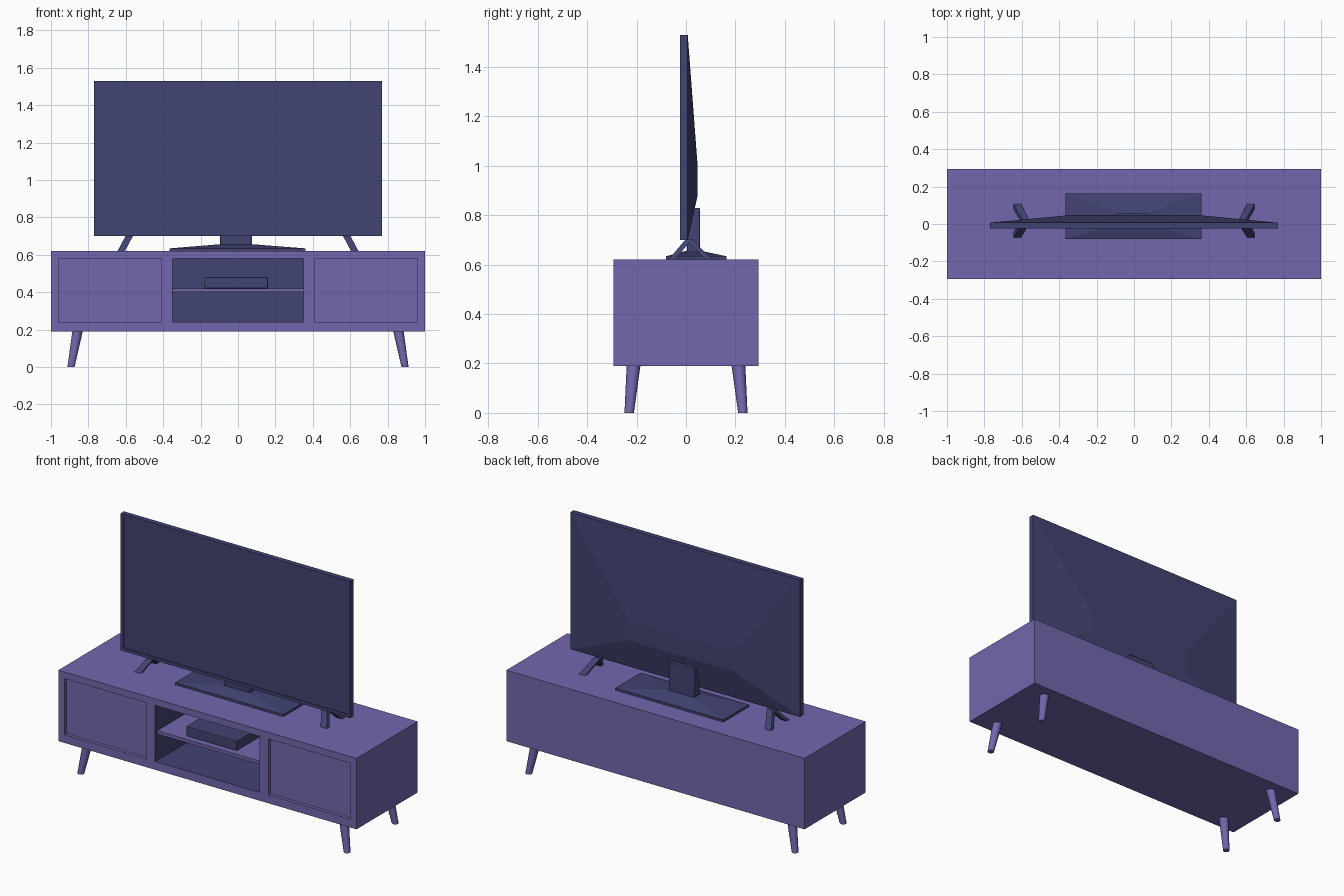
import bpy, bmesh
from mathutils import Vector

if "Cube" in bpy.data.objects:
    bpy.data.objects.remove(bpy.data.objects["Cube"])

def material(name, rgb):
    m = bpy.data.materials.new(name)
    m.diffuse_color = (*rgb, 1)
    m.use_nodes = True
    m.node_tree.nodes["Principled BSDF"].inputs["Base Color"].default_value = m.diffuse_color
    return m

PURPLE = material("cabinet purple", (0.17, 0.135, 0.42))
NAVY = material("dark navy", (0.055, 0.056, 0.17))

def finish(name, bm, mats, bevel=0):
    bmesh.ops.remove_doubles(bm, verts=bm.verts, dist=0.0001)
    bmesh.ops.recalc_face_normals(bm, faces=bm.faces)
    me = bpy.data.meshes.new(name)
    bm.to_mesh(me)
    bm.free()
    ob = bpy.data.objects.new(name, me)
    bpy.context.collection.objects.link(ob)
    for m in mats:
        me.materials.append(m)
    if bevel:
        mod = ob.modifiers.new("soft edges", 'BEVEL')
        mod.width, mod.segments = bevel, 2
    return ob

def face(bm, pts, mat=0):
    f = bm.faces.new([bm.verts.new(p) for p in pts])
    f.material_index = mat

def rect_y(x0, x1, z0, z1, y):
    return [(x0, y, z0), (x1, y, z0), (x1, y, z1), (x0, y, z1)]

def rect_z(x0, x1, y0, y1, z):
    return [(x0, y0, z), (x1, y0, z), (x1, y1, z), (x0, y1, z)]

def bridge(bm, a, b, mat=0):
    n = len(a)
    for i in range(n):
        j = (i + 1) % n
        face(bm, [a[i], a[j], b[j], b[i]], mat)

def loft(name, loops, mat, bevel=0):
    """Closed solid through a series of rectangles."""
    bm = bmesh.new()
    for a, b in zip(loops, loops[1:]):
        bridge(bm, a, b)
    face(bm, loops[0])
    face(bm, loops[-1])
    return finish(name, bm, [mat], bevel)

def box(name, x, y, z, mat, bevel=0):
    return loft(name, [rect_z(*x, *y, z[0]), rect_z(*x, *y, z[1])], mat, bevel)

def rod(name, top, bottom, r_top, r_bottom, mat, sides=12):
    """Tapered round rod with level ends."""
    import math
    bm = bmesh.new()
    rings = []
    for c, r in ((bottom, r_bottom), (top, r_top)):
        rings.append([(c[0] + r * math.cos(k * math.tau / sides),
                       c[1] + r * math.sin(k * math.tau / sides), c[2]) for k in range(sides)])
    bridge(bm, *rings)
    for r in rings:
        face(bm, r)
    ob = finish(name, bm, [mat])
    for p in ob.data.polygons:
        p.use_smooth = len(p.vertices) == 4
    return ob

# Cabinet shell with two shallow door recesses and an open middle bay
Y0, Y1, Z0, Z1 = -0.293, 0.293, 0.19, 0.62
xs = [-1, -0.96, -0.41, -0.35, 0.35, 0.41, 0.96, 1]
zs = [Z0, 0.24, 0.58, Z1]
depth = {1: (0.02, 0), 3: (0.47, 1), 5: (0.02, 0)}
bm = bmesh.new()
for i in range(7):
    for k in range(3):
        cell = rect_y(xs[i], xs[i + 1], zs[k], zs[k + 1], Y0)
        if k == 1 and i in depth:
            d, mat = depth[i]
            back = rect_y(xs[i], xs[i + 1], zs[k], zs[k + 1], Y0 + d)
            bridge(bm, cell, back, mat)
            face(bm, back, mat)
        else:
            face(bm, cell)
    for z in (Z0, Z1):
        face(bm, rect_z(xs[i], xs[i + 1], Y0, Y1, z))
    face(bm, rect_y(xs[i], xs[i + 1], Z0, Z1, Y1))
for x in (-1, 1):
    for k in range(3):
        face(bm, [(x, Y0, zs[k]), (x, Y1, zs[k]), (x, Y1, zs[k + 1]), (x, Y0, zs[k + 1])])
finish("cabinet", bm, [PURPLE, NAVY])

# Shelf in the middle bay and the media box on it
box("shelf", (-0.35, 0.35), (-0.275, 0.177), (0.40, 0.42), PURPLE)
box("media_box", (-0.18, 0.16), (-0.24, -0.02), (0.42, 0.48), NAVY, 0.004)

# Splayed cabinet legs
for sx, side in ((-1, "left"), (1, "right")):
    for sy, end in ((-1, "front"), (1, "back")):
        rod(f"{end}_{side}_leg", (sx * 0.857, sy * 0.212, 0.195),
            (sx * 0.893, sy * 0.23, 0), 0.028, 0.019, PURPLE)

# Television: recessed screen, bezel, thin edge and wedge-shaped back
W, B, T = 0.77, 0.70, 1.53
loft("television", [
    rect_y(-W + 0.018, W - 0.018, B + 0.018, T - 0.018, -0.019),
    rect_y(-W + 0.018, W - 0.018, B + 0.018, T - 0.018, -0.025),
    rect_y(-W, W, B, T, -0.025),
    rect_y(-W, W, B, T, 0.007),
    rect_y(-0.35, 0.35, 0.88, 1.0, 0.047)], NAVY)

# Centre stand: low sloped base and upright neck
loft("stand_base", [
    rect_z(-0.365, 0.36, -0.08, 0.163, 0.618),
    rect_z(-0.365, 0.36, -0.08, 0.163, 0.634),
    rect_z(-0.10, 0.08, 0.0, 0.06, 0.656)], NAVY)
box("stand_neck", (-0.095, 0.075), (0.005, 0.056), (0.64, 0.83), NAVY, 0.003)

# Splayed V-shaped feet at both ends of the television
for sx, side in ((-1, "left"), (1, "right")):
    for y, end in ((-0.06, "front"), (0.095, "back")):
        top = Vector((sx * 0.58, 0.012, 0.703))
        toe = Vector((sx * 0.625, y, 0.618))
        loft(f"{end}_{side}_foot", [
            rect_z(p.x - 0.02, p.x + 0.02, p.y - 0.013, p.y + 0.013, p.z)
            for p in (toe, top)], NAVY)
